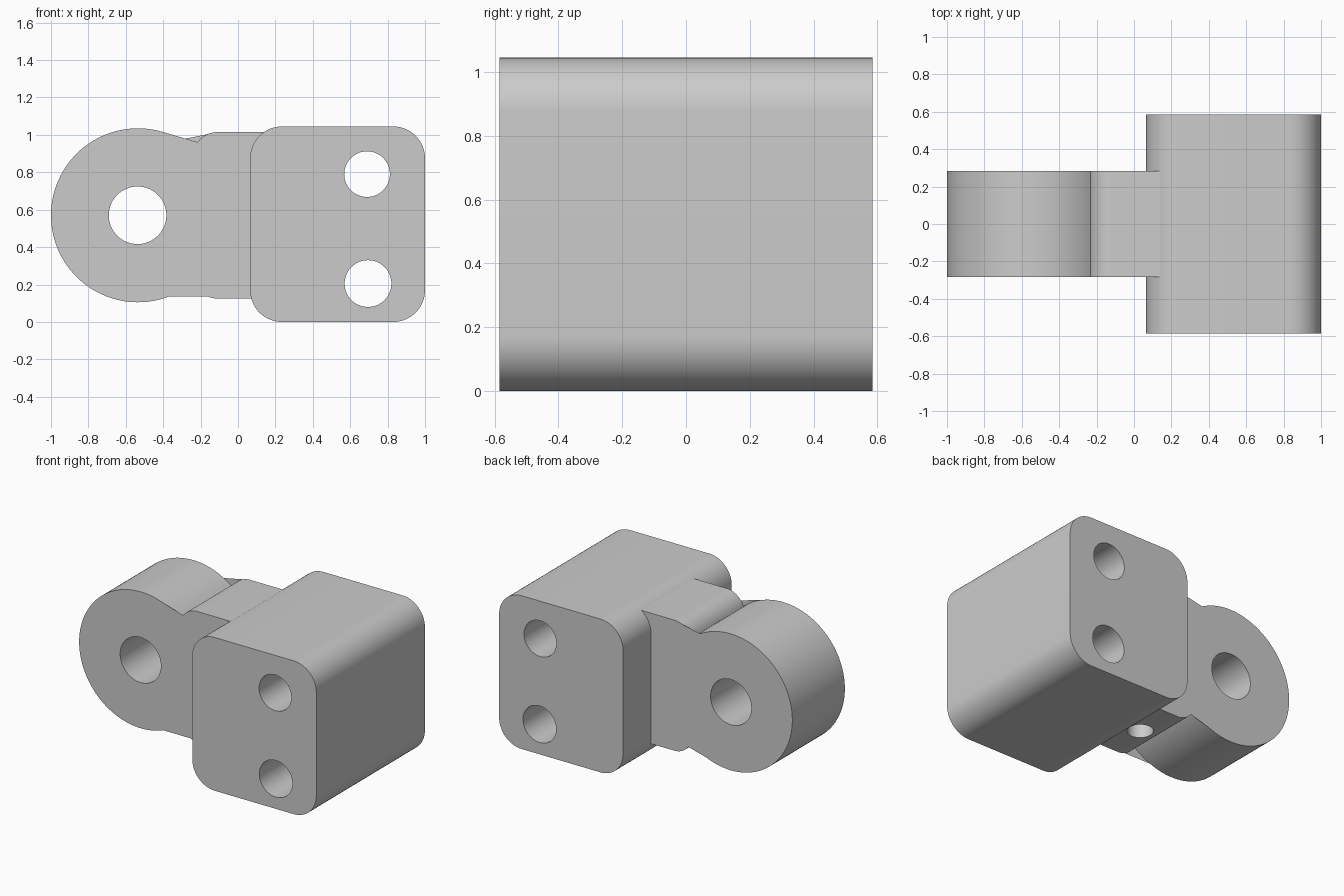
import bpy
import bmesh
from math import cos, sin, radians
from mathutils import Vector

if "Cube" in bpy.data.objects:
    bpy.data.objects.remove(bpy.data.objects["Cube"], do_unlink=True)

grey = bpy.data.materials.new("plain grey")
grey.use_nodes = True
grey.diffuse_color = (0.6, 0.6, 0.6, 1)
grey.node_tree.nodes["Principled BSDF"].inputs["Base Color"].default_value = (0.6, 0.6, 0.6, 1)


def arc(cx, cz, r, start, end, steps):
    """Points on an arc in the XZ plane, angles in degrees."""
    angles = [radians(start + (end - start) * i / steps) for i in range(steps + 1)]
    return [(cx + r * cos(a), cz + r * sin(a)) for a in angles]


def prism(name, outline, half_depth):
    """Extrude an XZ outline symmetrically along Y."""
    bm = bmesh.new()
    face = bm.faces.new([bm.verts.new((x, -half_depth, z)) for x, z in outline])
    ext = bmesh.ops.extrude_face_region(bm, geom=[face])
    verts = [v for v in ext["geom"] if isinstance(v, bmesh.types.BMVert)]
    bmesh.ops.translate(bm, verts=verts, vec=Vector((0, 2 * half_depth, 0)))
    bmesh.ops.recalc_face_normals(bm, faces=bm.faces)
    mesh = bpy.data.meshes.new(name)
    bm.to_mesh(mesh)
    bm.free()
    mesh.materials.append(grey)
    obj = bpy.data.objects.new(name, mesh)
    bpy.context.collection.objects.link(obj)
    return obj


def activate(obj):
    bpy.ops.object.select_all(action="DESELECT")
    obj.select_set(True)
    bpy.context.view_layer.objects.active = obj


def drill(obj, location, radius, depth, along_y=True):
    """Cut a round hole centred on location."""
    rotation = (radians(90), 0, 0) if along_y else (0, 0, 0)
    bpy.ops.mesh.primitive_cylinder_add(vertices=64, radius=radius, depth=depth,
                                        location=location, rotation=rotation)
    cutter = bpy.context.object
    cutter.hide_render = True
    cutter.data.materials.append(grey)
    mod = obj.modifiers.new("hole", "BOOLEAN")
    mod.operation = "DIFFERENCE"
    mod.solver = "EXACT"
    mod.object = cutter
    activate(obj)
    bpy.ops.object.modifier_apply(modifier=mod.name)
    bpy.data.objects.remove(cutter, do_unlink=True)


# Mounting block with rounded long edges
x0, x1, top, r = 0.065, 1.0, 1.045, 0.17
corners = [(x1 - r, top - r, 0), (x0 + r, top - r, 90), (x0 + r, r, 180), (x1 - r, r, 270)]
outline = [p for cx, cz, a in corners for p in arc(cx, cz, r, a, a + 90, 16)]
block = prism("mounting_block", outline, 0.585)
drill(block, (0.69, 0, 0.79), 0.122, 2)
drill(block, (0.695, 0, 0.205), 0.125, 2)

# Round eye joined to a shouldered neck that runs into the block
eye_z = 0.57
outline = arc(-0.535, eye_z, 0.465, 49.6, 310.4, 96)
outline += arc(-0.11, 0.255, 0.13, 197.5, 270, 12)
outline += [(0.3, 0.125), (0.3, 1.015)]
outline += arc(-0.11, 0.885, 0.13, 90, 162.5, 12)
link = prism("eye_link", outline, 0.283)
drill(link, (-0.537, 0, eye_z), 0.154, 2)

# Small blind hole under the neck
drill(link, (-0.05, 0, 0.125), 0.08, 0.5, along_y=False)

# Smooth curved walls, keep edges crisp
for obj in (block, link):
    activate(obj)
    bpy.ops.object.shade_smooth_by_angle(angle=radians(30))
